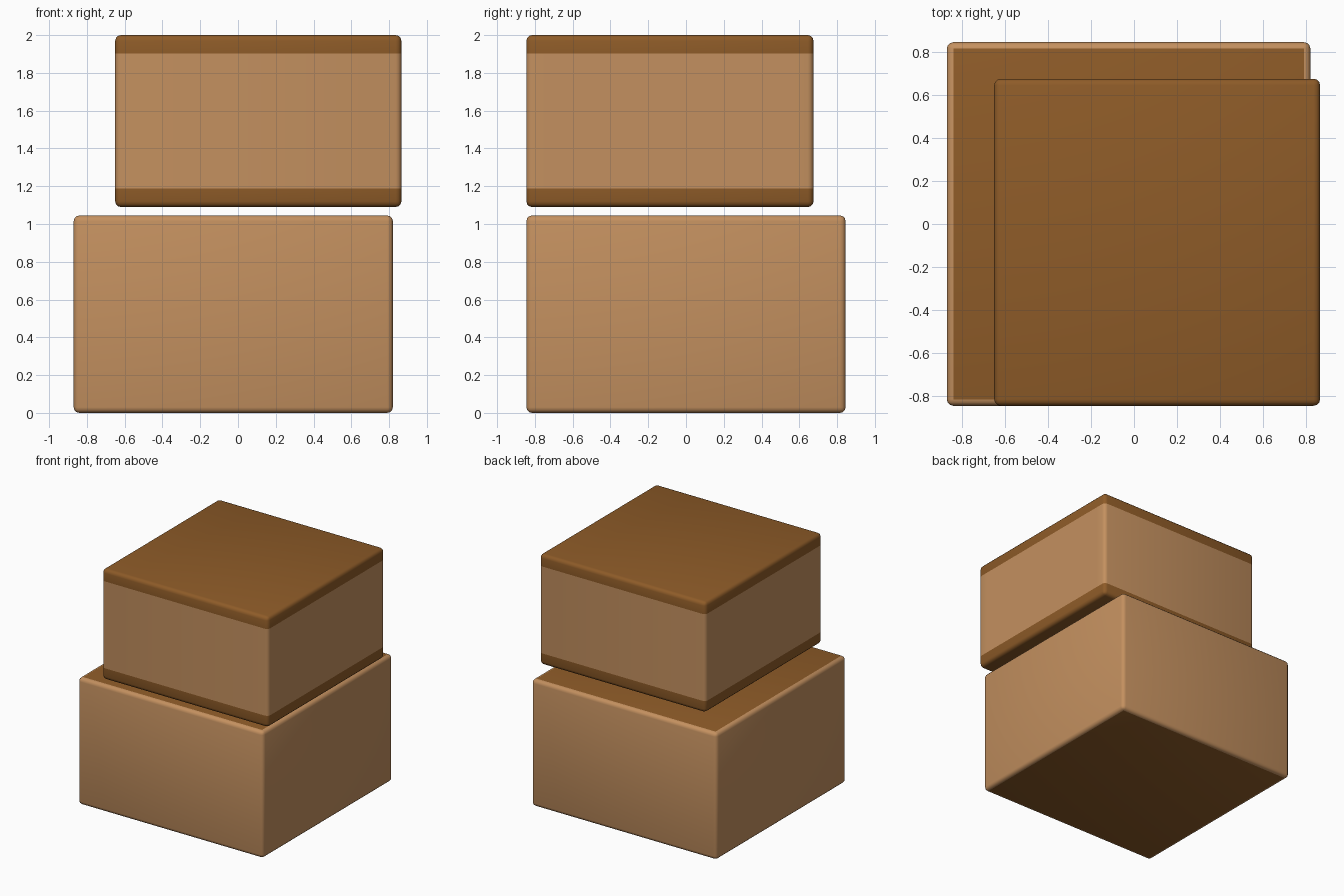
import bpy, bmesh
from mathutils import Vector

if "Cube" in bpy.data.objects:
    bpy.data.objects.remove(bpy.data.objects["Cube"])


def material(name, color):
    m = bpy.data.materials.new(name)
    m.diffuse_color = color
    m.use_nodes = True
    m.node_tree.nodes["Principled BSDF"].inputs["Base Color"].default_value = m.diffuse_color
    return m


light = material("light_wood", (0.55, 0.28, 0.115, 1))
dark = material("dark_wood", (0.27, 0.105, 0.021, 1))


def rounded_box(lo, hi, radius):
    """Box between two corners with all edges rounded."""
    lo, hi = Vector(lo), Vector(hi)
    bm = bmesh.new()
    bmesh.ops.create_cube(bm, size=1)
    for v in bm.verts:
        v.co = Vector((lo[i] + (v.co[i] + 0.5) * (hi[i] - lo[i]) for i in range(3)))
    bmesh.ops.bevel(bm, geom=bm.edges[:], offset=radius, segments=3,
                    profile=0.5, affect='EDGES')
    return bm


def finish(bm, name, mats):
    for f in bm.faces:
        f.smooth = True
    me = bpy.data.meshes.new(name)
    bm.to_mesh(me)
    bm.free()
    for m in mats:
        me.materials.append(m)
    ob = bpy.data.objects.new(name, me)
    bpy.context.collection.objects.link(ob)
    return ob


# Lower box: light sides and rounded rim, dark flat top and bottom
bm = rounded_box((-0.87, -0.845, 0), (0.82, 0.845, 1.045), 0.03)
for f in bm.faces:
    if abs(f.normal.z) > 0.99:
        f.material_index = 1
finish(bm, "lower_box", [light, dark])

# Upper box: flush boards, each trimmed from the same rounded shell
LO, HI = (-0.65, -0.845, 1.09), (0.865, 0.675, 2.0)
T = 0.097
z0, z1 = LO[2] + T, HI[2] - T
y0, y1 = LO[1] + T, HI[1] - T
xm = (LO[0] + HI[0]) / 2


def board(name, mat, cuts):
    """cuts: (axis, position, side to keep)"""
    bm = rounded_box(LO, HI, 0.03)
    for axis, pos, keep in cuts:
        co, no = Vector(), Vector()
        co[axis], no[axis] = pos, -keep
        bmesh.ops.bisect_plane(bm, geom=bm.verts[:] + bm.edges[:] + bm.faces[:],
                               plane_co=co, plane_no=no, clear_outer=True)
    finish(bm, name, [mat])


middle = [(2, z0, 1), (2, z1, -1)]
board("top_board", dark, [(2, z1, 1)])
board("bottom_board", dark, [(2, z0, -1)])
board("front_board", light, middle + [(1, y0, -1)])
board("back_board", light, middle + [(1, y1, 1)])
for name, keep in (("left_board", -1), ("right_board", 1)):
    board(name, light, middle + [(1, y0, 1), (1, y1, -1), (0, xm, keep)])
